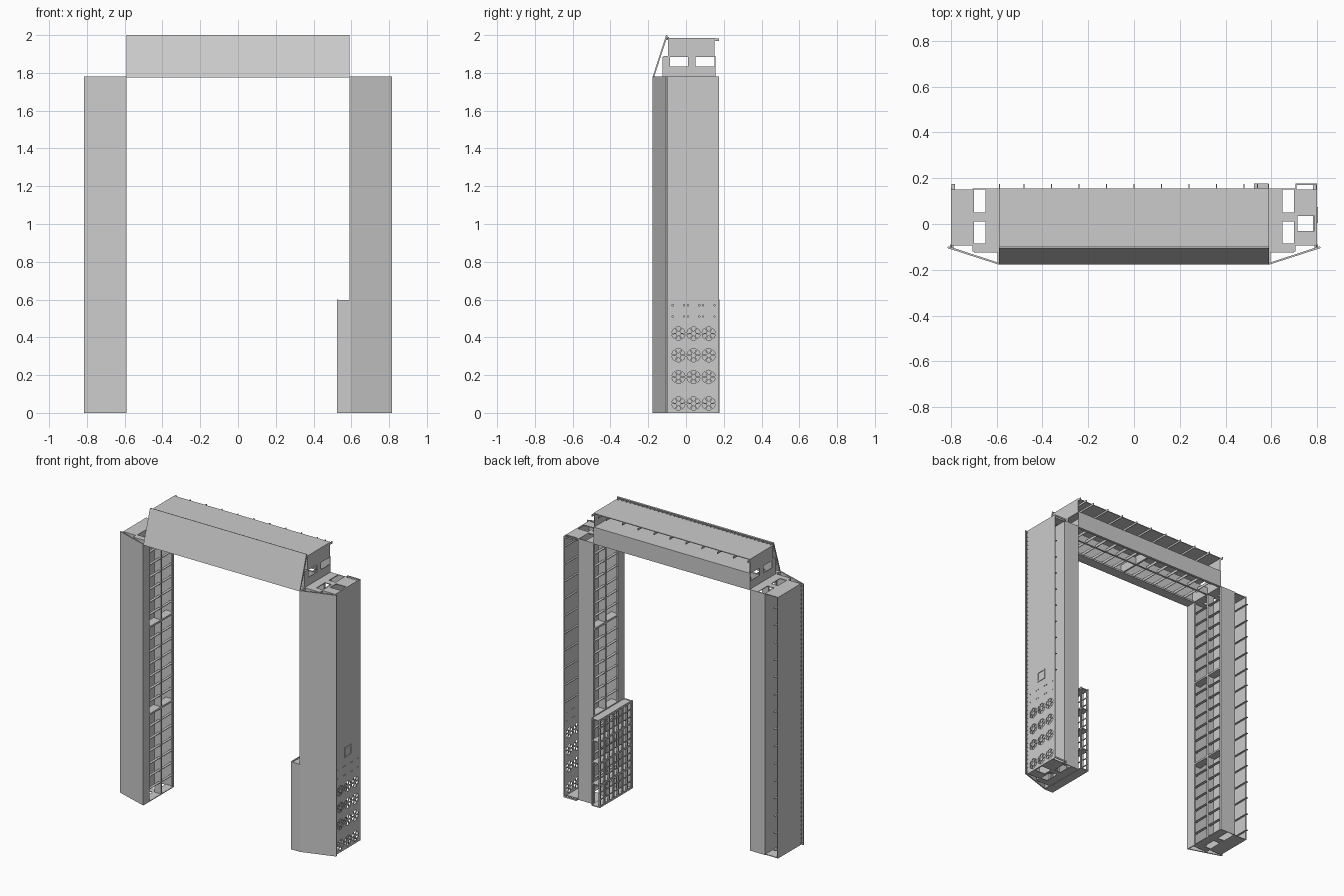
import bpy, bmesh
from math import cos, sin, pi

if "Cube" in bpy.data.objects:
    bpy.data.objects.remove(bpy.data.objects["Cube"])

T = 0.005   # sheet thickness


def to_object(name, bm):
    bmesh.ops.recalc_face_normals(bm, faces=bm.faces)
    me = bpy.data.meshes.new(name)
    bm.to_mesh(me)
    bm.free()
    ob = bpy.data.objects.new(name, me)
    bpy.context.collection.objects.link(ob)
    return ob


def add_prism(bm, lower, upper):
    a = [bm.verts.new(p) for p in lower]
    b = [bm.verts.new(p) for p in upper]
    n = len(a)
    bm.faces.new(a[::-1])
    bm.faces.new(b)
    for i in range(n):
        bm.faces.new((a[i], a[(i + 1) % n], b[(i + 1) % n], b[i]))


def add_box(bm, x0, x1, y0, y1, z0, z1, f=lambda x, y, z: (x, y, z)):
    ring = [(x0, y0), (x1, y0), (x1, y1), (x0, y1)]
    add_prism(bm, [f(x, y, z0) for x, y in ring], [f(x, y, z1) for x, y in ring])


def boxes(name, items, f=lambda x, y, z: (x, y, z)):
    bm = bmesh.new()
    for it in items:
        add_box(bm, *it, f)
    return to_object(name, bm)


# One gantry segment: d = depth from the inner opening, y = world y, l = length
def segment(name, L, f, sections, side_panel=True, rib_at=(), hatch=False):
    # end plates with cable slots, stepped at the front
    ends = []
    for l0 in (0, L - T):
        l1 = l0 + T
        ends += [(0, .06, -.12, .15, l0, l1), (.06, .11, -.12, -.085, l0, l1),
                 (.06, .11, .01, .05, l0, l1)]
        if hatch:
            ends += [(.11, .125, -.09, .15, l0, l1), (.20, .21, -.09, .15, l0, l1),
                     (.125, .20, -.09, -.03, l0, l1), (.125, .20, .035, .15, l0, l1)]
        else:
            ends.append((.11, .205, -.09, .15, l0, l1))
    boxes(name + "_end_plates", ends, f)

    # display box: back wall, inner wall, front wall and rear-bay front wall
    boxes(name + "_box_walls", [
        (0, .11, .15, .15 + T, 0, L), (.11, .11 + T, -.12, .15 + T, 0, L),
        (0, .11, -.12 - T, -.12, 0, L), (.11, .205, -.09 - T, -.09, 0, L)], f)

    # open grid facing the passage: rails, shelves and thin ribs
    grid = [(0, .012, -.12, -.108, 0, L), (0, .012, .138, .15, 0, L),
            (0, .05, .014, .026, 0, L)]
    step = L / sections
    for s in range(sections):
        if s:
            grid.append((0, .058, -.12, .15, s * step - .006, s * step + .006))
        for k in range(1, 7):
            l = s * step + k * step / 7
            grid.append((0, .018, -.12, .15, l - .002, l + .002))
    boxes(name + "_display_grid", grid, f)

    # outer panel and its inside ribs
    if side_panel:
        boxes(name + "_outer_panel", [(.205, .21, -.10, .155, 0, L)], f)
    boxes(name + "_outer_ribs",
          [(.193, .207, -.09, .175, l - .002, l + .002) for l in rib_at], f)

    # slanted cover sheet with a return flange
    prof = [(0, -.12), (0, -.178), (.226, -.105), (.223, -.097), (.006, -.168), (.006, -.12)]
    bm = bmesh.new()
    add_prism(bm, [f(d, y, 0) for d, y in prof], [f(d, y, L) for d, y in prof])
    to_object(name + "_slanted_cover", bm)

    # hook teeth behind the cover's outer edge
    n = int(L / .03)
    boxes(name + "_cover_teeth",
          [(.198, .214, -.108, -.09, (i + .5) * L / n - .003, (i + .5) * L / n + .003)
           for i in range(n)], f)


H = 1.78
col_ribs = [.06 + i * .118 for i in range(15)]
segment("left_column", H, lambda d, y, l: (-.59 - d, y, l), 3, rib_at=col_ribs)
segment("right_column", H, lambda d, y, l: (.59 + d, y, l), 3, side_panel=False,
        rib_at=col_ribs[5:], hatch=True)
segment("top_beam", 1.18, lambda d, y, l: (l - .59, y, 1.775 + d), 2,
        rib_at=[.002, .11, .23, .35, .47, .59, .71, .83, .95, 1.07, 1.13, 1.178])

# right side panel with fan grilles and small screw holes
panel = boxes("right_side_panel", [(.795, .80, -.10, .175, 0, H)])
bm = bmesh.new()
for z in (.05, .19, .305, .42):
    for y in (-.04, .04, .12):
        for k in range(6):
            a0, a1 = k * pi / 3 + .12, (k + 1) * pi / 3 - .12
            pts = [(.013, a0 + .12), (.035, a0), (.036, (a0 + a1) / 2), (.035, a1), (.013, a1 - .12)]
            ring = [(y + r * cos(a), z + r * sin(a)) for r, a in pts]
            add_prism(bm, [(.78, u, v) for u, v in ring], [(.82, u, v) for u, v in ring])
for y in (-.04, .04, .12):
    for dy in (-.03, .03):
        for dz in (-.03, .03):
            add_box(bm, .78, .82, y + dy - .003, y + dy + .003, .54 + dz - .003, .54 + dz + .003)
cutter = to_object("grille_cutter", bm)
cutter.hide_render = True
cutter.hide_set(True)
mod = panel.modifiers.new("grilles", "BOOLEAN")
mod.operation = "DIFFERENCE"
mod.solver = "EXACT"
mod.object = cutter

# square hatch frame on the side panel
boxes("side_hatch_frame", [
    (.798, .804, .005, .075, .625, .633), (.798, .804, .005, .075, .687, .695),
    (.798, .804, .005, .013, .625, .695), (.798, .804, .067, .075, .625, .695)])

# rear lip frame at the top and bottom of the right column
boxes("rear_lip", [b for z in (0, H - .01) for b in (
    (.705, .80, .170, .176, z, z + .01), (.705, .711, .15, .176, z, z + .01))])

# lower inner unit on the right column: front sheet and open lattice
boxes("lower_unit_front", [(.525, .595, -.178, -.172, 0, .597)])
lattice = []
for i in range(5):
    z = i * .147
    lattice.append((.525, .588, -.175, .178, z, z + .006))
    lattice.append((.525, .531, -.175, .178, z, z + .012))
for i in range(8):
    y = -.175 + i * .0487
    lattice.append((.525, .537, y, y + .01, 0, .597))
for i in range(4):
    for k in (1, 2):
        z = i * .147 + k * .049
        lattice.append((.527, .533, -.175, .178, z, z + .005))
lattice.append((.580, .588, .168, .178, 0, .597))
boxes("lower_unit_lattice", lattice)
